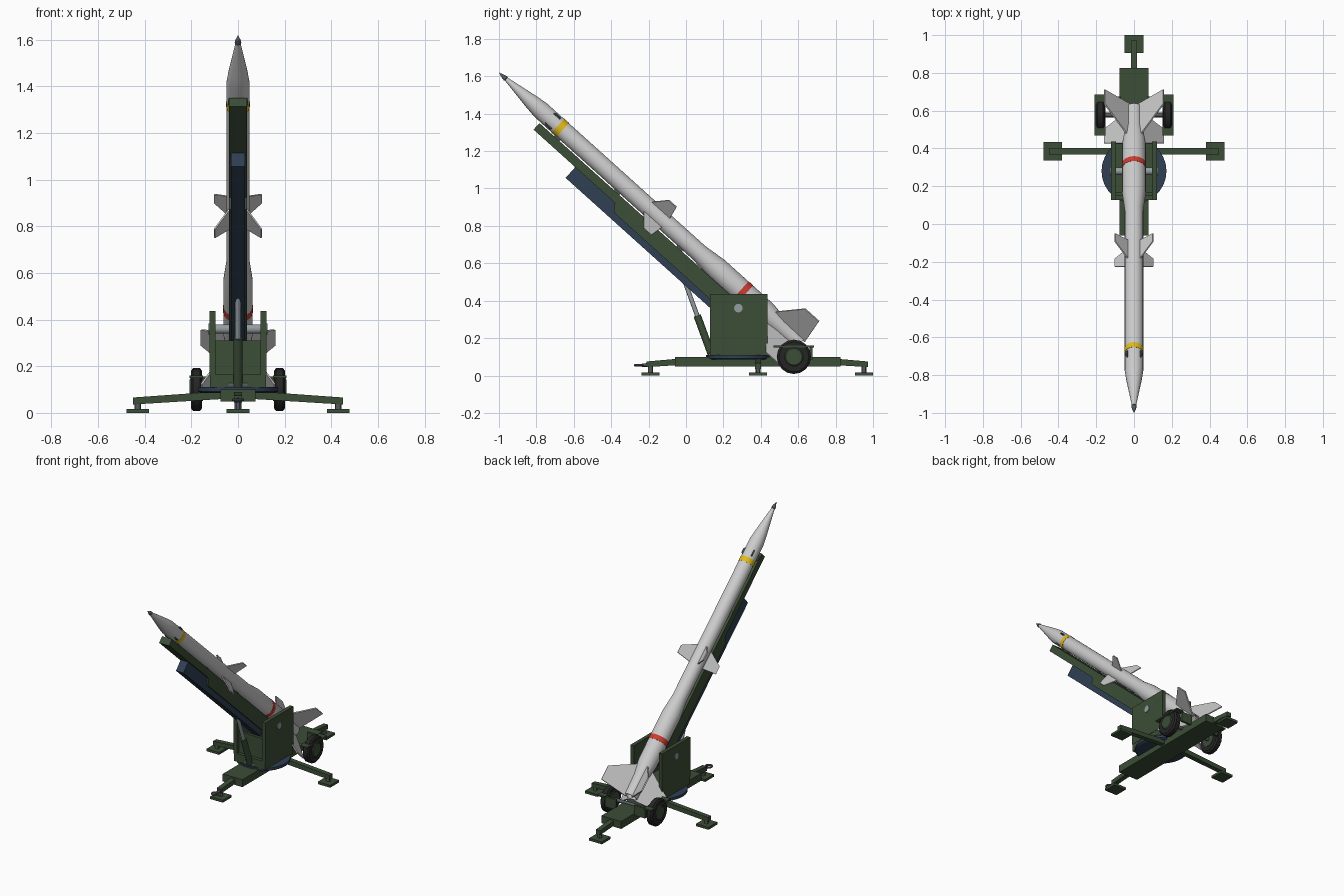
import bpy, bmesh, math
from mathutils import Matrix, Vector

if "Cube" in bpy.data.objects:
    bpy.data.objects.remove(bpy.data.objects["Cube"])

def material(name, rgb):
    m = bpy.data.materials.new(name)
    m.diffuse_color = (*rgb, 1)
    m.use_nodes = True
    m.node_tree.nodes["Principled BSDF"].inputs["Base Color"].default_value = m.diffuse_color
    return m

GREEN = material("green_paint", (.045, .075, .038))
BLUE = material("blue_paint", (.028, .05, .085))
BLACK = material("rubber", (.018, .018, .018))
YELLOW = material("yellow_paint", (.75, .5, .01))
RED = material("red_paint", (.6, .045, .03))
STEEL = material("steel", (.3, .34, .36))
DARK = material("dark_metal", (.09, .1, .11))
I = Matrix.Identity(4)

def T(x, y, z):
    return Matrix.Translation((x, y, z))

def finish(name, bm, M, mat, smooth=False):
    bmesh.ops.remove_doubles(bm, verts=bm.verts, dist=1e-5)
    bmesh.ops.transform(bm, matrix=M, verts=bm.verts)
    bmesh.ops.recalc_face_normals(bm, faces=bm.faces)
    me = bpy.data.meshes.new(name)
    bm.to_mesh(me)
    bm.free()
    ob = bpy.data.objects.new(name, me)
    bpy.context.collection.objects.link(ob)
    if mat:
        me.materials.append(mat)
    if smooth:
        bpy.ops.object.select_all(action='DESELECT')
        ob.select_set(True)
        bpy.context.view_layer.objects.active = ob
        bpy.ops.object.shade_smooth_by_angle(angle=math.radians(30))
    return ob

def prism(name, pts, width, M=I, mat=GREEN):
    """Profile in the local y/z plane, thickened evenly along x."""
    bm = bmesh.new()
    f = bm.faces.new([bm.verts.new((-width / 2, a, b)) for a, b in pts])
    r = bmesh.ops.extrude_face_region(bm, geom=[f])
    vs = [v for v in r['geom'] if isinstance(v, bmesh.types.BMVert)]
    bmesh.ops.translate(bm, vec=(width, 0, 0), verts=vs)
    return finish(name, bm, M, mat)

def box(name, x, y, z, M=I, mat=GREEN):
    pts = [(y[0], z[0]), (y[1], z[0]), (y[1], z[1]), (y[0], z[1])]
    return prism(name, pts, x[1] - x[0], M @ T((x[0] + x[1]) / 2, 0, 0), mat)

def lathe(name, pts, M=I, mat=None, n=24):
    """Profile (radius, height) spun about local z."""
    bm = bmesh.new()
    vs = [bm.verts.new((r, 0, z)) for r, z in pts]
    es = [bm.edges.new(p) for p in zip(vs, vs[1:])]
    bmesh.ops.spin(bm, geom=vs + es, axis=(0, 0, 1), cent=(0, 0, 0),
                   angle=2 * math.pi, steps=n, use_merge=True)
    return finish(name, bm, M, mat, True)

def rod(name, p, q, r, mat=STEEL, n=16):
    p, q = Vector(p), Vector(q)
    d = q - p
    M = Matrix.Translation(p) @ d.to_track_quat('Z', 'Y').to_matrix().to_4x4()
    return lathe(name, [(0, 0), (r, 0), (r, d.length), (0, d.length)], M, mat, n)

# Missile frame: local z runs along the body from the tail, local y is away from the rail
MIS = T(0, .61, .17) @ Matrix.Rotation(math.radians(48), 4, 'X')

# Missile body, tip and bands
lathe("missile_body", [(0, .03), (.034, .03), (.038, 0), (.044, 0), (.047, .14), (.0625, .25),
      (.0625, .6), (.049, .725), (.049, 1.867), (.041, 1.93), (.01, 2.12), (0, 2.12)], MIS, None, 32)
lathe("missile_tip", [(0, 2.11), (.008, 2.11), (.014, 2.118), (.011, 2.135), (0, 2.166)], MIS, DARK)
for name, r, a, b, m in (("red_band", .064, .395, .428, RED), ("yellow_band", .0505, 1.708, 1.742, YELLOW)):
    lathe(name, [(r - .004, a), (r, a), (r, b), (r - .004, b)], MIS, m, 32)

# Fins and nose blisters in an X arrangement
for i in range(4):
    M = MIS @ Matrix.Rotation(math.radians(45 + 90 * i), 4, 'Z')
    prism("tail_fin", [(.035, .225), (.222, .105), (.222, .005), (.035, -.012)], .008, M, None)
    prism("mid_fin", [(.04, 1.1), (.143, 1.035), (.143, .98), (.04, .965)], .007, M, None)
    prism("nose_blister", [(.045, 1.755), (.058, 1.762), (.058, 1.792), (.045, 1.81)], .008, M, DARK)

# Launch rail with its blue underbeam and shoes
prism("launch_rail", [(-.056, .3), (-.056, 1.825), (-.103, 1.825), (-.103, 1.24),
      (-.145, 1.21), (-.145, .3)], .078, MIS)
box("rail_underbeam", (-.029, .029), (-.18, -.09), (.38, 1.525), MIS, BLUE)
for s in (.8, 1.25, 1.68):
    box("rail_shoe", (-.016, .016), (-.07, -.046), (s, s + .04), MIS, DARK)

# Elevating ram
rod("ram_cylinder", (0, .135, .115), (0, .06, .32), .02, GREEN)
rod("ram_rod", (0, .063, .312), (0, -.02, .54), .012)
rod("ram_pivot", (-.04, .137, .118), (.04, .137, .118), .014, DARK)

# Turntable and yoke
lathe("turntable", [(0, .085), (.16, .085), (.172, .092), (.172, .11), (0, .11)], T(0, .28, 0), BLUE, 28)
box("yoke_base", (-.12, .12), (.127, .437), (.108, .165))
box("yoke_front_wall", (-.097, .097), (.15, .17), (.16, .31))
for s in (-1, 1):
    box("yoke_side", sorted((s * .096, s * .122)), (.127, .437), (.16, .436))
    rod("trunnion_cap", (s * .12, .28, .36), (s * .127, .28, .36), .023)
rod("trunnion", (-.12, .28, .36), (.12, .28, .36), .02)

# Chassis beam
box("chassis_beam", (-.076, .076), (-.06, .825), (.048, .1))

# Outrigger legs with jacks and foot pads
def leg(name, origin, angle, length, z0, z1):
    M = T(*origin) @ Matrix.Rotation(math.radians(angle), 4, 'Z')
    prism(name + "_leg", [(0, z0), (0, z0 + .034), (length + .02, z1 + .03), (length + .02, z1)], .034, M)
    foot = M @ T(0, length, 0)
    box(name + "_foot", (-.049, .049), (-.048, .048), (0, .017), foot)
    lathe(name + "_jack", [(0, .015), (.014, .015), (.014, .06), (0, .06)], foot, DARK, 12)

leg("left", (-.06, .385, 0), 90, .37, .06, .036)
leg("right", (.06, .385, 0), -90, .37, .06, .036)
leg("front", (0, -.05, 0), 180, .14, .055, .045)
leg("rear", (0, .81, 0), 0, .142, .055, .045)

# Towing eye
rod("tow_bar", (0, -.2, .056), (0, -.235, .055), .01, DARK, 12)
ring = [(.02 + .007 * math.cos(a * math.pi / 4), .007 * math.sin(a * math.pi / 4)) for a in range(9)]
lathe("tow_eye", ring, T(0, -.252, .055), DARK)

# Wheels, hubs, mudguards and axle
for s in (-1, 1):
    M = T(s * .178, .577, .1) @ Matrix.Rotation(math.radians(90 * s), 4, 'Y')
    lathe("wheel_tyre", [(0, -.024), (.08, -.024), (.092, -.015), (.092, .015), (.08, .024), (0, .024)], M, BLACK, 16)
    lathe("wheel_hub", [(0, -.028), (.05, -.028), (.05, .024), (.044, .029), (0, .029)], M, GREEN, 16)
    box("mudguard", sorted((s * .15, s * .208)), (.468, .685), (.15, .16))
    box("mudguard_bracket", sorted((s * .07, s * .155)), (.66, .675), (.085, .155))
rod("axle", (-.17, .577, .1), (.17, .577, .1), .012, DARK)
